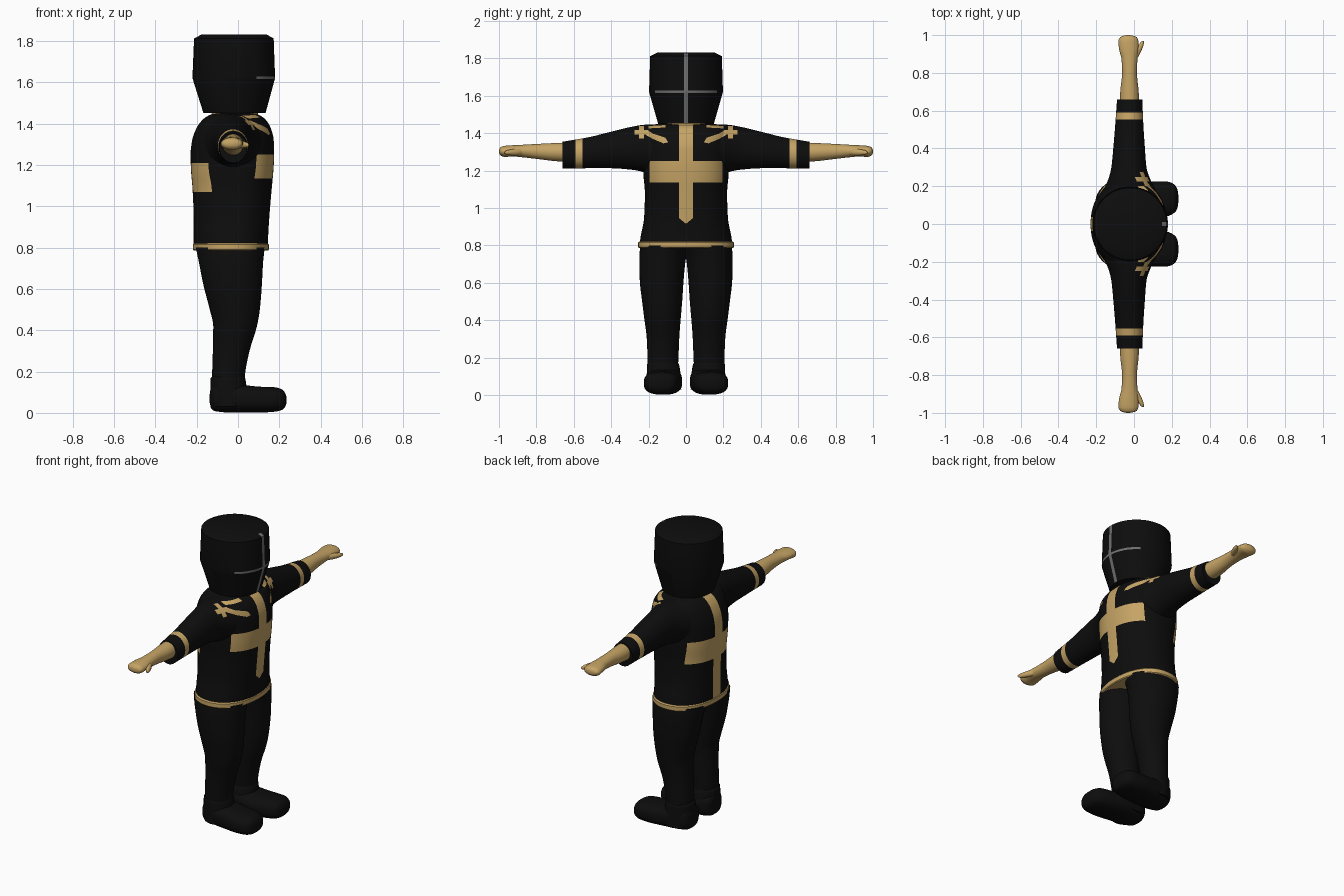
import bpy, bmesh, math
from mathutils import Vector


def material(name, rgb):
    m = bpy.data.materials.new(name)
    m.diffuse_color = (*rgb, 1)
    return m


BLACK = material("black_cloth", (0.004, 0.004, 0.004))
GOLD = material("tan_gold", (0.56, 0.37, 0.13))
GREY = material("steel_grey", (0.16, 0.16, 0.16))


def smooth_rows(rows, k):
    """Monotone spline through the rows, k steps per interval."""
    h = [b[0] - a[0] for a, b in zip(rows, rows[1:])]
    cols = range(1, len(rows[0]))
    sec = [[(b[c] - a[c]) / (b[0] - a[0]) for c in cols] for a, b in zip(rows, rows[1:])]
    slope = [sec[0]]
    for p, q in zip(sec, sec[1:]):
        slope.append([2 * a * b / (a + b) if a * b > 0 else 0 for a, b in zip(p, q)])
    slope.append(sec[-1])
    out = []
    for i, d in enumerate(h):
        for j in range(k):
            t = j / k
            w = (2*t**3 - 3*t*t + 1, (t**3 - 2*t*t + t) * d, 3*t*t - 2*t**3, (t**3 - t*t) * d)
            out.append([rows[i][0] + t * d] + [
                w[0] * rows[i][c] + w[1] * slope[i][c-1] + w[2] * rows[i+1][c] + w[3] * slope[i+1][c-1]
                for c in cols])
    return out + [list(rows[-1])]


def loft(name, axis, rows, mats, n=40, k=4, power=2.0, mirror=False):
    """Rows are (position, low u, high u, low v, high v) along an axis."""
    place = {"x": lambda t, u, v: (t, u, v), "y": lambda t, u, v: (u, t, v),
             "z": lambda t, u, v: (u, v, t)}[axis]
    bm = bmesh.new()
    rings = []
    for t, u0, u1, v0, v1 in (smooth_rows(rows, k) if k > 1 else rows):
        ring = []
        for i in range(n):
            a = 2 * math.pi * (i + 0.5) / n
            c, s = math.cos(a), math.sin(a)
            c = math.copysign(abs(c) ** (2 / power), c)
            s = math.copysign(abs(s) ** (2 / power), s)
            ring.append(bm.verts.new(place(t, (u0+u1)/2 + c*(u1-u0)/2, (v0+v1)/2 + s*(v1-v0)/2)))
        rings.append(ring)
    for a, b in zip(rings, rings[1:]):
        for i in range(n):
            bm.faces.new((a[i], a[(i+1) % n], b[(i+1) % n], b[i]))
    bm.faces.new(rings[0])
    bm.faces.new(rings[-1])
    bmesh.ops.recalc_face_normals(bm, faces=bm.faces)
    me = bpy.data.meshes.new(name)
    bm.to_mesh(me)
    bm.free()
    ob = bpy.data.objects.new(name, me)
    bpy.context.collection.objects.link(ob)
    for m in mats:
        me.materials.append(m)
    if mirror:
        mod = ob.modifiers.new("mirror", "MIRROR")
        mod.use_axis = (False, True, False)
        mod.use_bisect_axis = (False, False, False)
        mod.use_mirror_merge = False
    return ob


def paint(ob, poly, side=0, slot=1):
    """Cut a convex (y, z) outline into one side of a part and colour it."""
    bm = bmesh.new()
    bm.from_mesh(ob.data)
    mid = Vector((0, sum(p[0] for p in poly) / len(poly), sum(p[1] for p in poly) / len(poly)))
    lo = [min(p[c] for p in poly) for c in (0, 1)]
    hi = [max(p[c] for p in poly) for c in (0, 1)]
    planes = []
    for p, q in zip(poly, poly[1:] + poly[:1]):
        co = Vector((0, *p))
        no = Vector((0, q[1] - p[1], p[0] - q[0])).normalized()
        planes.append((co, no if no.dot(mid - co) < 0 else -no))

    def near(f):
        if side and (f.calc_center_median().x + 0.02) * side <= 0:
            return False
        return all(min(v.co[c+1] for v in f.verts) <= hi[c] and
                   max(v.co[c+1] for v in f.verts) >= lo[c] for c in (0, 1))
    for co, no in planes:
        fs = [f for f in bm.faces if near(f)]
        geom = fs + list({e for f in fs for e in f.edges}) + list({v for f in fs for v in f.verts})
        if geom:
            bmesh.ops.bisect_plane(bm, geom=geom, dist=1e-5, plane_co=co, plane_no=no)
    for f in bm.faces:
        c = f.calc_center_median()
        if near(f) and all((c - co).dot(no) < 1e-5 for co, no in planes):
            f.material_index = slot
    bm.to_mesh(ob.data)
    bm.free()


def box(y0, y1, z0, z1):
    return [(y0, z0), (y1, z0), (y1, z1), (y0, z1)]


# Tunic body
torso = loft("tunic", "z", [
    (0.80, -0.215, 0.145, -0.25, 0.25), (0.85, -0.215, 0.146, -0.242, 0.242),
    (0.95, -0.215, 0.152, -0.224, 0.224), (1.08, -0.22, 0.163, -0.22, 0.22),
    (1.18, -0.228, 0.172, -0.228, 0.228), (1.25, -0.23, 0.175, -0.23, 0.23),
    (1.32, -0.222, 0.173, -0.235, 0.235), (1.38, -0.20, 0.158, -0.235, 0.235),
    (1.42, -0.17, 0.133, -0.225, 0.225), (1.44, -0.14, 0.105, -0.195, 0.195),
    (1.45, -0.11, 0.08, -0.15, 0.15)], [BLACK, GOLD], n=64, power=2.2)

# Sleeves, flaring into the shoulders
sleeve = loft("sleeves", "y", [
    (0.10, -0.19, 0.135, 1.16, 1.445), (0.19, -0.158, 0.11, 1.175, 1.447),
    (0.24, -0.135, 0.085, 1.195, 1.443), (0.30, -0.12, 0.066, 1.205, 1.432),
    (0.40, -0.11, 0.058, 1.212, 1.408), (0.52, -0.10, 0.05, 1.212, 1.378),
    (0.66, -0.09, 0.044, 1.21, 1.354)], [BLACK, GOLD], n=48, mirror=True)
paint(sleeve, box(0.553, 0.59, 1.0, 1.6))

# Long crosses on the chest and back
paint(torso, [(-0.037, 0.945), (0, 0.915), (0.037, 0.945), (0.037, 1.452), (-0.037, 1.452)], 1)
paint(torso, box(-0.195, 0.195, 1.135, 1.25), 1)
paint(torso, box(-0.037, 0.037, 0.80, 1.452), -1)
paint(torso, box(-0.195, 0.195, 1.07, 1.21), -1)

# Collar chain and small shoulder crosses
ornaments = [
    [(0.095, 1.35), (0.12, 1.345), (0.18, 1.37), (0.17, 1.395), (0.11, 1.375)],
    [(0.17, 1.365), (0.215, 1.39), (0.205, 1.415), (0.165, 1.39)],
    box(0.225, 0.25, 1.37, 1.437), box(0.2, 0.275, 1.393, 1.416),
    [(0.11, 1.43), (0.2, 1.425), (0.2, 1.438), (0.11, 1.443)]]
for poly in ornaments:
    paint(sleeve, poly, 1)
    paint(torso, poly, 1)
    paint(torso, [(-y, z) for y, z in poly], 1)

# Gold hem and neck
hem = loft("hem", "z", [
    (0.785, -0.215, 0.145, -0.25, 0.25), (0.79, -0.219, 0.149, -0.256, 0.256),
    (0.815, -0.219, 0.149, -0.256, 0.256), (0.821, -0.213, 0.144, -0.248, 0.248)],
    [GOLD], n=64, k=1, power=2.2)
neck = loft("neck", "z", [(1.42, -0.14, 0.105, -0.145, 0.145), (1.453, -0.125, 0.095, -0.135, 0.135),
                          (1.48, -0.11, 0.08, -0.12, 0.12)], [GOLD], k=1)

# Helmet with steel cross
helmet = loft("helmet", "z", [
    (1.452, -0.168, 0.134, -0.15, 0.15), (1.62, -0.221, 0.18, -0.198, 0.198),
    (1.812, -0.213, 0.173, -0.192, 0.192), (1.83, -0.178, 0.14, -0.155, 0.155)],
    [BLACK, GREY], n=48, k=1)
paint(helmet, box(-0.011, 0.011, 1.455, 1.825), 1)
paint(helmet, box(-0.165, 0.165, 1.615, 1.628), 1)

# Forearms with mitten hands
hand = loft("forearms", "y", [
    (0.63, -0.075, 0.028, 1.245, 1.35), (0.70, -0.073, 0.025, 1.25, 1.347),
    (0.80, -0.063, 0.016, 1.262, 1.342), (0.87, -0.066, 0.018, 1.27, 1.338),
    (0.93, -0.08, 0.024, 1.275, 1.335), (0.97, -0.083, 0.023, 1.272, 1.332),
    (0.99, -0.072, 0.014, 1.28, 1.325), (0.998, -0.05, -0.01, 1.29, 1.315),
    (1.0, -0.035, -0.025, 1.298, 1.306)], [GOLD], n=32, mirror=True)
thumb = loft("thumbs", "y", [
    (0.86, -0.02, 0.008, 1.285, 1.32), (0.91, 0.0, 0.036, 1.28, 1.316),
    (0.95, 0.025, 0.051, 1.283, 1.31), (0.966, 0.039, 0.053, 1.288, 1.304),
    (0.97, 0.045, 0.05, 1.293, 1.299)], [GOLD], n=20, mirror=True)

# Trouser legs
leg = loft("legs", "z", [
    (0.16, -0.125, 0.032, 0.042, 0.205), (0.20, -0.125, 0.036, 0.040, 0.206),
    (0.30, -0.122, 0.056, 0.036, 0.21), (0.42, -0.12, 0.092, 0.027, 0.225),
    (0.50, -0.137, 0.106, 0.02, 0.235), (0.62, -0.168, 0.116, 0.012, 0.248),
    (0.73, -0.19, 0.122, 0.0, 0.25), (0.80, -0.205, 0.13, -0.02, 0.245)],
    [BLACK], mirror=True)

# Boots: angled-out feet and ankle cuffs
foot = loft("boot_feet", "x", [
    (-0.137, 0.09, 0.13, 0.05, 0.09), (-0.13, 0.06, 0.165, 0.022, 0.13),
    (-0.11, 0.035, 0.19, 0.008, 0.145), (-0.05, 0.022, 0.208, 0.002, 0.15),
    (0.03, 0.02, 0.218, 0.002, 0.135), (0.12, 0.03, 0.226, 0.002, 0.126),
    (0.18, 0.042, 0.224, 0.006, 0.124), (0.215, 0.06, 0.208, 0.015, 0.112),
    (0.23, 0.085, 0.182, 0.032, 0.092), (0.235, 0.115, 0.15, 0.05, 0.075)],
    [BLACK], power=2.6, mirror=True)
ankle = loft("boot_ankles", "z", [
    (0.03, -0.13, 0.05, 0.025, 0.212), (0.12, -0.134, 0.042, 0.03, 0.21),
    (0.165, -0.133, 0.036, 0.038, 0.208), (0.178, -0.125, 0.03, 0.045, 0.2)],
    [BLACK], mirror=True)

# Smooth shading with sharp creases kept
for ob in bpy.data.objects:
    ob.select_set(True)
    bpy.context.view_layer.objects.active = ob
bpy.ops.object.shade_smooth_by_angle(angle=math.radians(35))
